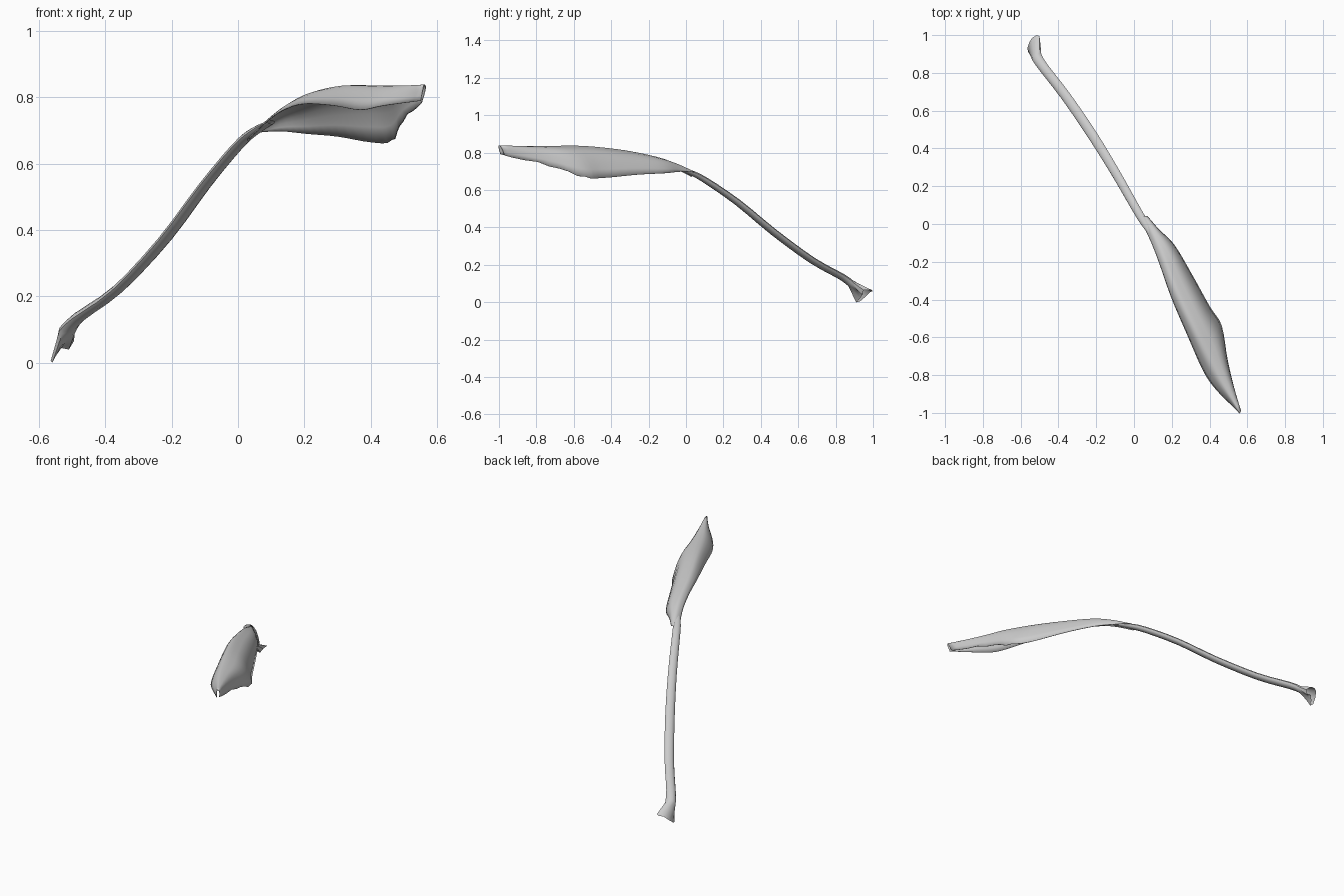
import bpy, math
from mathutils import Vector as V

if "Cube" in bpy.data.objects:
    bpy.data.objects.remove(bpy.data.objects["Cube"])


def smooth_path(rows, steps):
    """Catmull-Rom interpolation of lists of values."""
    out = []
    n = len(rows)
    for i in range(n - 1):
        p = [rows[max(0, min(n - 1, i + k))] for k in (-1, 0, 1, 2)]
        for s in range(steps):
            t = s / steps
            out.append([0.5 * (2 * b + (c - a) * t + (2 * a - 5 * b + 4 * c - d) * t * t
                               + (3 * b - a - 3 * c + d) * t ** 3)
                        for a, b, c, d in zip(*p)])
    out.append(list(rows[-1]))
    return out


def loft(name, rows, closed=False):
    n = len(rows[0])
    faces = []
    for i in range(len(rows) - 1):
        for j in range(n if closed else n - 1):
            k = (j + 1) % n
            faces.append((i * n + j, i * n + k, (i + 1) * n + k, (i + 1) * n + j))
    me = bpy.data.meshes.new(name)
    me.from_pydata([tuple(p) for r in rows for p in r], [], faces)
    ob = bpy.data.objects.new(name, me)
    bpy.context.collection.objects.link(ob)
    bpy.context.view_layer.objects.active = ob
    ob.select_set(True)
    bpy.ops.object.shade_smooth_by_angle(angle=math.radians(40))
    ob.select_set(False)
    return ob


level = V((.85, .5, 0)).normalized()

# Leaf blade: left edge, ridge and right edge at stations along its length
stations = [
    (.030, .03, .670, .047, .04, .695, .070, .04, .695),
    (.09, -.09, .728, .112, -.055, .740, .13, -.03, .698),
    (.14, -.22, .762, .17, -.16, .773, .21, -.11, .690),
    (.20, -.39, .780, .24, -.33, .805, .30, -.26, .682),
    (.29, -.60, .775, .33, -.52, .826, .40, -.44, .665),
    (.37, -.78, .762, .41, -.68, .829, .462, -.54, .668),
    (.44, -.88, .775, .47, -.82, .831, .495, -.73, .730),
    (.552, -.99, .790, .561, -1.0, .836, .552, -.97, .785),
]
blade = []
for r in smooth_path(stations, 4):
    left, mid, right = V(r[0:3]), V(r[3:6]), V(r[6:9])
    ctrl = mid * 2 - (left + right) / 2
    row = []
    for k in range(13):
        t = k / 12
        p = left * (1 - t) ** 2 + ctrl * 2 * t * (1 - t) + right * t * t
        # Fuller shoulder before the right side drops
        if t > .5:
            bulge = math.sin(math.pi * (2 * t - 1)) * (mid.z - right.z) / .16
            p += (level * .018 + V((0, 0, .010))) * bulge
        row.append(p)
    blade.append(row)
# Slight curls along the torn right edge
for i, row in enumerate(blade[19:-1]):
    row[-1].z += 0.005 * math.sin(i * 2.3)
leaf = loft("leaf_blade", blade)
mod = leaf.modifiers.new("thickness", 'SOLIDIFY')
mod.thickness = 0.003

# Stalk: x, y, z, half width, half thickness, twist in degrees
stalk = smooth_path([
    (-.515, .885, .098, .029, .019, 5),
    (-.48, .83, .138, .027, .016, 14),
    (-.36, .675, .224, .027, .014, 16),
    (-.22, .47, .374, .027, .014, 16),
    (-.10, .275, .535, .025, .014, 16),
    (0, .10, .655, .023, .014, 14),
    (.05, .015, .698, .021, .012, 8),
    (.10, -.06, .726, .014, .006, -5),
], 3)
rings = []
for i, s in enumerate(stalk):
    a, b = stalk[max(0, i - 1)], stalk[min(len(stalk) - 1, i + 1)]
    up = level.cross((V(b[:3]) - V(a[:3])).normalized())
    if up.z < 0:
        up = -up
    c, d = math.cos(math.radians(s[5])), math.sin(math.radians(s[5]))
    side, up = level * c + up * d, up * c - level * d
    rings.append([V(s[:3]) + side * s[3] * math.cos(k * math.pi / 5)
                  + up * s[4] * math.sin(k * math.pi / 5) for k in range(10)])

# Flared, torn foot at the lower end of the stalk
foot = [(-.495, .95, .065), (-.50, .995, .065), (-.515, 1.0, .06), (-.54, .985, .055),
        (-.555, .96, .03), (-.565, .93, .005), (-.56, .91, .0), (-.55, .93, .02),
        (-.535, .945, .045), (-.51, .94, .04)]
middle = [V(p) * .5 + q * .5 for p, q in zip(foot, rings[0])]
loft("stalk", [[V(p) for p in foot], middle] + rings, closed=True)
